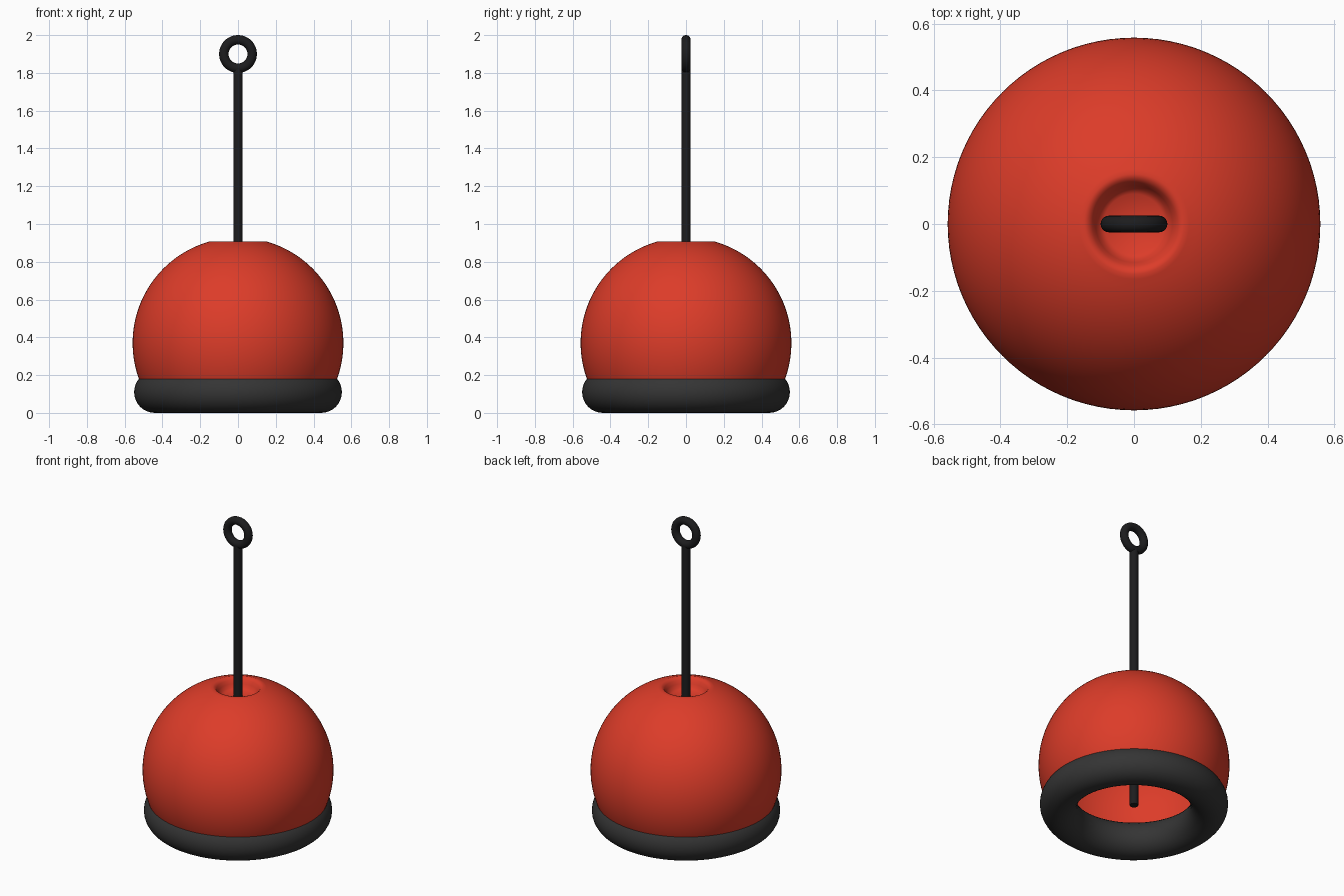
import bpy, math

if "Cube" in bpy.data.objects:
    bpy.data.objects.remove(bpy.data.objects["Cube"])

def material(name, rgb):
    m = bpy.data.materials.new(name)
    m.diffuse_color = (*rgb, 1)
    m.use_nodes = True
    m.node_tree.nodes["Principled BSDF"].inputs["Base Color"].default_value = m.diffuse_color
    return m

red = material("red_paint", (0.72, 0.045, 0.022))
rubber = material("rubber", (0.035, 0.035, 0.035))
steel = material("dark_steel", (0.012, 0.012, 0.013))

def finish(obj, name, mat, angle=40):
    obj.name = name
    obj.data.materials.append(mat)
    bpy.ops.object.select_all(action='DESELECT')
    obj.select_set(True)
    bpy.context.view_layer.objects.active = obj
    bpy.ops.object.shade_smooth_by_angle(angle=math.radians(angle))

def lathe(profile, sides):
    """Revolve a profile that ends on the axis; the other end stays open."""
    verts, faces = [], []
    for r, z in profile[:-1]:
        for i in range(sides):
            a = math.tau * i / sides
            verts.append((r * math.cos(a), r * math.sin(a), z))
    for k in range(len(profile) - 2):
        for i in range(sides):
            j = (i + 1) % sides
            faces.append((k*sides + i, k*sides + j, (k+1)*sides + j, (k+1)*sides + i))
    tip, last = len(verts), (len(profile) - 2) * sides
    verts.append((0, 0, profile[-1][1]))
    faces += [(last + i, last + (i + 1) % sides, tip) for i in range(sides)]
    me = bpy.data.meshes.new("lathe")
    me.from_pydata(verts, [], faces)
    obj = bpy.data.objects.new("lathe", me)
    bpy.context.collection.objects.link(obj)
    return obj

# hollow float: spherical shell, open below, dimpled on top
R, CZ = 0.558, 0.37
a0, a1, n = math.asin((0.1 - CZ) / R), math.acos(0.165 / R), 40
shell = [(R * math.cos(a0 + (a1 - a0) * i / n), CZ + R * math.sin(a0 + (a1 - a0) * i / n))
         for i in range(n + 1)]
dimple = [(0.15, 0.908), (0.137, 0.905), (0.125, 0.893), (0.115, 0.872),
          (0.105, 0.852), (0.09, 0.84), (0, 0.835)]
finish(lathe(shell + dimple, 96), "float_body", red, 60)

# rubber ring round the base
bpy.ops.mesh.primitive_torus_add(major_radius=0.44, minor_radius=0.11, major_segments=96,
                                 minor_segments=32, location=(0, 0, 0.11))
finish(bpy.context.object, "base_ring", rubber)

# rod through the float
bpy.ops.mesh.primitive_cylinder_add(vertices=32, radius=0.025, depth=1.72, location=(0, 0, 0.96))
finish(bpy.context.object, "rod", steel)

# lifting eye on the rod
bpy.ops.mesh.primitive_torus_add(major_radius=0.075, minor_radius=0.025, major_segments=48,
                                 minor_segments=20, location=(0, 0, 1.9),
                                 rotation=(math.pi / 2, 0, 0))
finish(bpy.context.object, "lifting_eye", steel)
